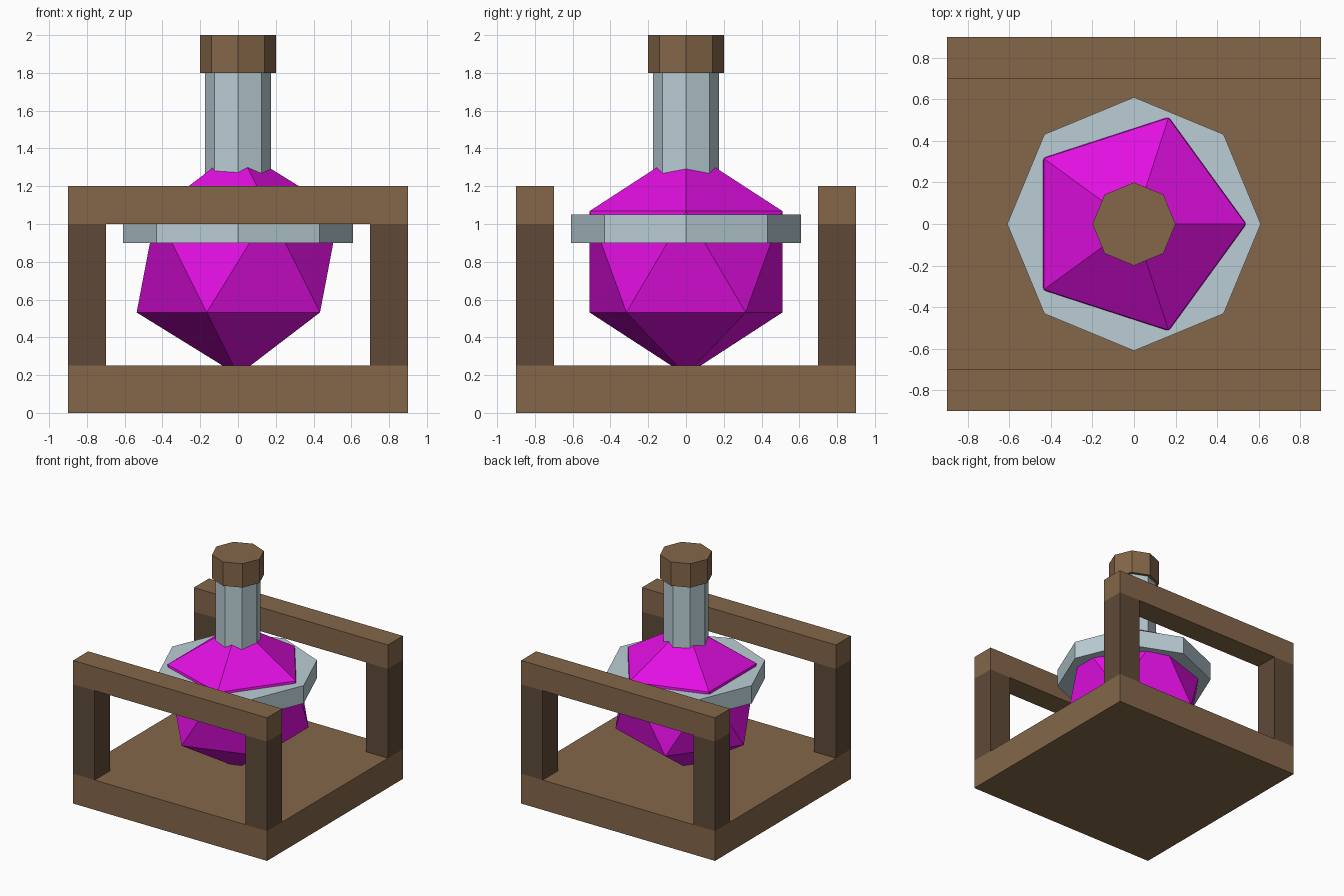
import bpy
from math import pi

default = bpy.data.objects.get("Cube")
if default:
    bpy.data.objects.remove(default, do_unlink=True)


def make_material(name, rgb):
    """Flat material from 0-255 display values."""
    linear = [((c / 255 + 0.055) / 1.055) ** 2.4 for c in rgb] + [1.0]
    mat = bpy.data.materials.new(name)
    mat.use_nodes = True
    mat.diffuse_color = linear
    mat.node_tree.nodes["Principled BSDF"].inputs["Base Color"].default_value = linear
    return mat


wood = make_material("wood", (132, 103, 73))
dark_wood = make_material("dark wood", (95, 74, 56))
glass = make_material("pale glass", (186, 206, 213))
potion = make_material("magenta potion", (226, 15, 226))


def finish(name, mat):
    obj = bpy.context.object
    obj.name = name
    obj.data.materials.append(mat)
    return obj


def box(name, mat, x, y, z):
    """Box from (low, high) ranges along each axis."""
    spans = (x, y, z)
    bpy.ops.mesh.primitive_cube_add(size=1, location=[(a + b) / 2 for a, b in spans])
    obj = finish(name, mat)
    obj.scale = [b - a for a, b in spans]
    bpy.ops.object.transform_apply(location=False, rotation=False, scale=True)


def octagon(name, mat, radius, low, high):
    """Eight-sided upright prism."""
    bpy.ops.mesh.primitive_cylinder_add(
        vertices=8, radius=radius, depth=high - low, location=(0, 0, (low + high) / 2))
    finish(name, mat)


# Wooden stand: base, corner posts and the two rails
box("base", wood, (-0.9, 0.9), (-0.9, 0.9), (0, 0.25))
for side_y, depth in (("front", (-0.9, -0.7)), ("back", (0.7, 0.9))):
    box(side_y + "_rail", wood, (-0.9, 0.9), depth, (1.0, 1.2))
    for side_x, width in (("right", (-0.9, -0.7)), ("left", (0.7, 0.9))):
        box(f"{side_y}_{side_x}_post", dark_wood, width, depth, (0.25, 1.0))

# Faceted flask body
bpy.ops.mesh.primitive_ico_sphere_add(subdivisions=1, radius=0.6, location=(0, 0, 0.8))
finish("flask_body", potion)

# Collar, neck and stopper
octagon("collar", glass, 0.61, 0.9, 1.05)
octagon("neck", glass, 0.175, 1.2, 1.8)
octagon("stopper", wood, 0.2, 1.8, 2.0)
